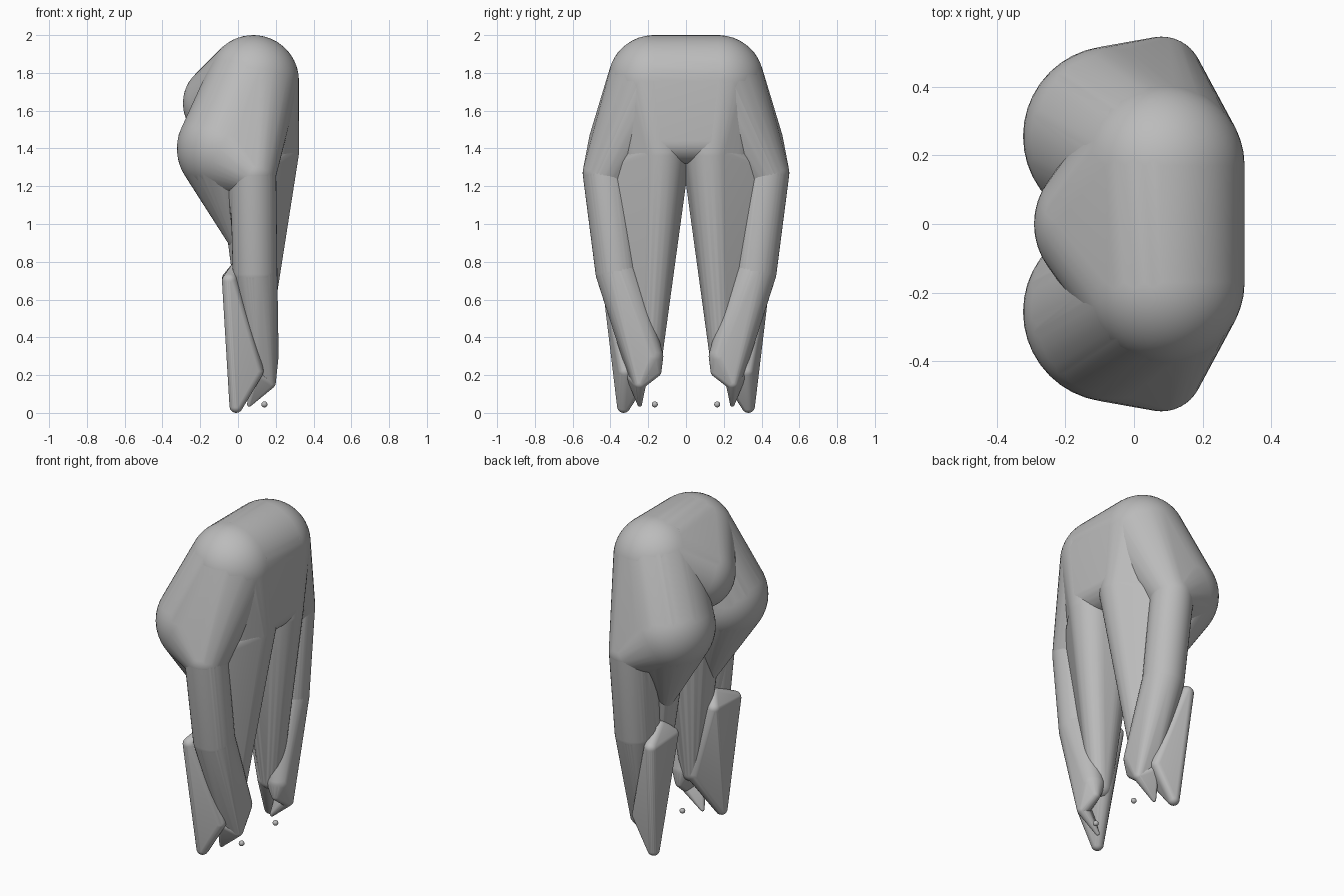
import bpy
import bmesh
from math import radians
from mathutils import Matrix

if "Cube" in bpy.data.objects:
    bpy.data.objects.remove(bpy.data.objects["Cube"])

grey = bpy.data.materials.new("plain_grey")
grey.use_nodes = True
grey.diffuse_color = (0.5, 0.5, 0.5, 1)
grey.node_tree.nodes["Principled BSDF"].inputs["Base Color"].default_value = (0.5, 0.5, 0.5, 1)


def hull(name, balls):
    """Skin wrapped tightly around balls given as (x, y, z, radius)."""
    bm = bmesh.new()
    for x, y, z, r in balls:
        bmesh.ops.create_icosphere(bm, subdivisions=4 if r > 0.1 else 3, radius=r,
                                   matrix=Matrix.Translation((x, y, z)))
    bmesh.ops.delete(bm, geom=bm.faces[:], context='FACES_ONLY')
    result = bmesh.ops.convex_hull(bm, input=bm.verts[:])
    inside = {v for v in result["geom_interior"] if isinstance(v, bmesh.types.BMVert)}
    bmesh.ops.delete(bm, geom=list(inside), context='VERTS')
    loose = [e for e in bm.edges if not e.link_faces]
    bmesh.ops.delete(bm, geom=loose, context='EDGES')
    bmesh.ops.recalc_face_normals(bm, faces=bm.faces[:])
    mesh = bpy.data.meshes.new(name)
    bm.to_mesh(mesh)
    bm.free()
    mesh.materials.append(grey)
    obj = bpy.data.objects.new(name, mesh)
    bpy.context.collection.objects.link(obj)
    bpy.ops.object.select_all(action='DESELECT')
    obj.select_set(True)
    bpy.context.view_layer.objects.active = obj
    bpy.ops.object.shade_smooth_by_angle(angle=radians(30))


def mirrored(balls):
    return [(x, -y, z, r) for x, y, z, r in balls]


# Joints shared by neighbouring parts
waist = (0.08, 0.17, 1.757, 0.243)
groin = (0.19, 0.132, 1.38, 0.133)
seat = (-0.06, 0.256, 1.40, 0.264)
hip = (0.08, 0.425, 1.27, 0.122)
knee = (0.09, 0.362, 0.75, 0.118)
shin = (0.145, 0.19, 0.30, 0.07)
toe = (0.165, 0.245, 0.16, 0.035)
inner_shin = (0.09, 0.19, 0.30, 0.065)

# Pelvis with its rear lobe
pelvis_side = [waist, (0.203, 0.13, 1.44, 0.12)]
hull("pelvis", pelvis_side + mirrored(pelvis_side) + [(-0.08, 0, 1.64, 0.212)])

# Parts of one leg, mirrored across y
leg = {
    "buttock": [waist, seat, hip],
    "hamstring": [seat, (0.0, 0.21, 0.89, 0.04)],
    "outer_thigh": [hip, knee],
    "front_thigh": [waist, groin, inner_shin],
    "inner_thigh": [groin, (0.04, 0.42, 1.27, 0.1), inner_shin],
    "lower_leg": [knee, shin, toe, (0.15, 0.16, 0.22, 0.03), (0.11, 0.275, 0.24, 0.045)],
    "foot": [toe, (0.06, 0.245, 0.045, 0.012), (0.10, 0.29, 0.20, 0.03)],
    "calf": [(-0.045, 0.205, 0.71, 0.04), (-0.045, 0.405, 0.70, 0.04), (0.0, 0.26, 0.765, 0.04),
             (0.095, 0.32, 0.22, 0.04), (0.07, 0.19, 0.30, 0.06), (-0.01, 0.33, 0.035, 0.035)],
    "small_ball": [(0.14, 0.165, 0.045, 0.016)],
}
for part, balls in leg.items():
    hull("left_" + part, balls)
    hull("right_" + part, mirrored(balls))
